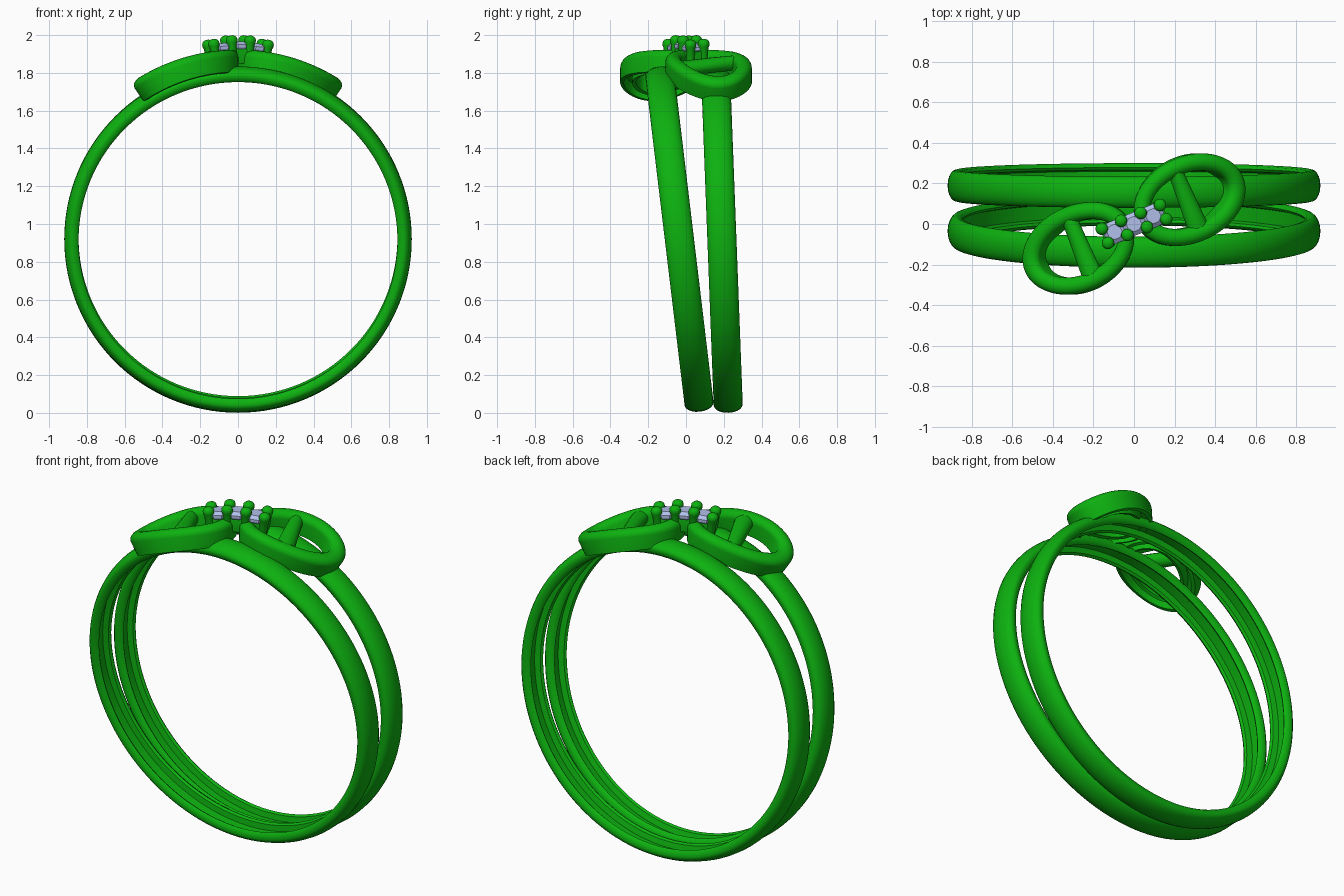
import bpy, bmesh, math
from mathutils import Vector, Matrix

if "Cube" in bpy.data.objects:
    bpy.data.objects.remove(bpy.data.objects["Cube"])

CZ = 0.92                      # height of the finger-hole centre
TILT = math.radians(23)        # direction of the links and stone row in plan
U = Vector((math.cos(TILT), math.sin(TILT)))
V = Vector((-U.y, U.x))


def material(name, color):
    m = bpy.data.materials.new(name)
    m.diffuse_color = color
    m.use_nodes = True
    m.node_tree.nodes["Principled BSDF"].inputs["Base Color"].default_value = m.diffuse_color
    return m


metal = material("green_metal", (0.004, 0.44, 0.005, 1))
stone = material("pale_stone", (0.44, 0.52, 0.82, 1))


def finish(bm, name, mat, angle=40):
    bmesh.ops.recalc_face_normals(bm, faces=bm.faces)
    me = bpy.data.meshes.new(name)
    bm.to_mesh(me)
    bm.free()
    me.materials.append(mat)
    ob = bpy.data.objects.new(name, me)
    bpy.context.collection.objects.link(ob)
    bpy.ops.object.select_all(action='DESELECT')
    ob.select_set(True)
    bpy.context.view_layer.objects.active = ob
    if angle:
        bpy.ops.object.shade_smooth_by_angle(angle=math.radians(angle))
    return ob


def loft(name, sections, closed, mat=metal):
    """Skin a list of closed cross-sections."""
    bm = bmesh.new()
    rings = [[bm.verts.new(p) for p in s] for s in sections]
    n, k = len(rings), len(rings[0])
    for i in range(n if closed else n - 1):
        a, b = rings[i], rings[(i + 1) % n]
        for j in range(k):
            bm.faces.new((a[j], b[j], b[(j + 1) % k], a[(j + 1) % k]))
    if not closed:
        bm.faces.new(rings[0])
        bm.faces.new(rings[-1])
    return finish(bm, name, mat)


def wrap(p, r):
    """Plan point p laid onto a cylinder of radius r around the finger."""
    phi = math.asin(p[0])
    return Vector((r * math.sin(phi), p[1], CZ + r * math.cos(phi)))


def dome(half, base, top, steps=10):
    return [(half * math.cos(math.pi * i / steps),
             base + (top - base) * math.sin(math.pi * i / steps)) for i in range(steps + 1)]


# Two bands: domed outside, channel inside, splayed apart at the top
band_profile = dome(0.077, 0.878, 0.92) + [
    (-0.070, 0.853), (-0.057, 0.844), (-0.044, 0.853), (-0.036, 0.885),
    (0.036, 0.885), (0.044, 0.853), (0.057, 0.844), (0.070, 0.853)]
for name, y, lean in (("front_band", -0.035, 0.119), ("back_band", 0.19, 0.038)):
    secs = []
    for i in range(128):
        t = 2 * math.pi * i / 128
        secs.append([(r * math.sin(t), w, r * math.cos(t)) for w, r in band_profile])
    band = loft(name, secs, True)
    band.location = (0, y, CZ)
    band.rotation_euler.x = lean

# Two oval links bent over the bands, each with a tapered crossbar
link_profile = dome(0.042, 0.965, 1.003) + [
    (-0.042, 0.885), (-0.022, 0.88), (-0.02, 0.945), (0.02, 0.945), (0.022, 0.88), (0.042, 0.885)]
for side, s in (("left", -1), ("right", 1)):
    c = Vector((0.282, 0.12)) * s
    secs = []
    for i in range(72):
        t = 2 * math.pi * i / 72
        a, b = 0.252, 0.172
        p = c + U * a * math.cos(t) + V * b * math.sin(t)
        nrm = (U * b * math.cos(t) + V * a * math.sin(t)).normalized()
        secs.append([wrap(p + nrm * w, r) for w, r in link_profile])
    loft(side + "_link", secs, True)
    bar = []
    for i in range(9):
        f = i / 8
        p = c * 0.97 + V * (0.17 - 0.34 * f)
        rad = 0.037 + 0.017 * f
        bar.append([wrap(p + U * rad * math.cos(q), 0.955 + 0.04 * math.sin(q))
                    for q in (2 * math.pi * j / 16 for j in range(16))])
    loft(side + "_crossbar", bar, False)

# Curved seat under the stones, joining the links
seat = []
for i in range(13):
    p = U * (-0.165 + 0.33 * i / 12)
    drop = 0.6 * p.length_squared
    seat.append([wrap(p + V * w, r - drop) for w, r in
                 ((-0.045, 0.93), (0.045, 0.93), (0.052, 1.0), (0.045, 1.02),
                  (-0.045, 1.02), (-0.052, 1.0))])
loft("stone_seat", seat, False)


def lathe(name, p, profile, sides, mat, angle=40):
    """Turned piece standing radially at plan point p, lower towards the row ends."""
    bm = bmesh.new()
    drop = 0.6 * p.length_squared
    rings = [[bm.verts.new((r * math.cos(2 * math.pi * (j + .5) / sides),
                            r * math.sin(2 * math.pi * (j + .5) / sides), z - drop))
              for j in range(sides)] for r, z in profile]
    for a, b in zip(rings, rings[1:]):
        for j in range(sides):
            bm.faces.new((a[j], a[(j + 1) % sides], b[(j + 1) % sides], b[j]))
    bm.faces.new(rings[0])
    bm.faces.new(rings[-1])
    m = (Matrix.Translation((0, 0, CZ)) @ Matrix.Rotation(math.asin(p[0]), 4, 'Y')
         @ Matrix.Translation((0, p[1], 0)) @ Matrix.Rotation(TILT, 4, 'Z'))
    bmesh.ops.transform(bm, matrix=m, verts=bm.verts)
    return finish(bm, name, mat, angle)


# Three faceted stones
for i in range(3):
    lathe(f"stone_{i + 1}", U * 0.1 * (i - 1),
          [(0.03, 0.97), (0.06, 1.015), (0.06, 1.03), (0.038, 1.046)], 8, stone, 0)

# Four pairs of round-topped prongs
for i in range(4):
    for k, s in enumerate((-1, 1)):
        lathe(f"prong_{i + 1}_{'ab'[k]}", U * 0.1 * (i - 1.5) + V * 0.038 * s,
              [(0.022, 0.95), (0.025, 1.035), (0.030, 1.045), (0.031, 1.058),
               (0.028, 1.07), (0.019, 1.078), (0.006, 1.082)], 16, metal, 60)
